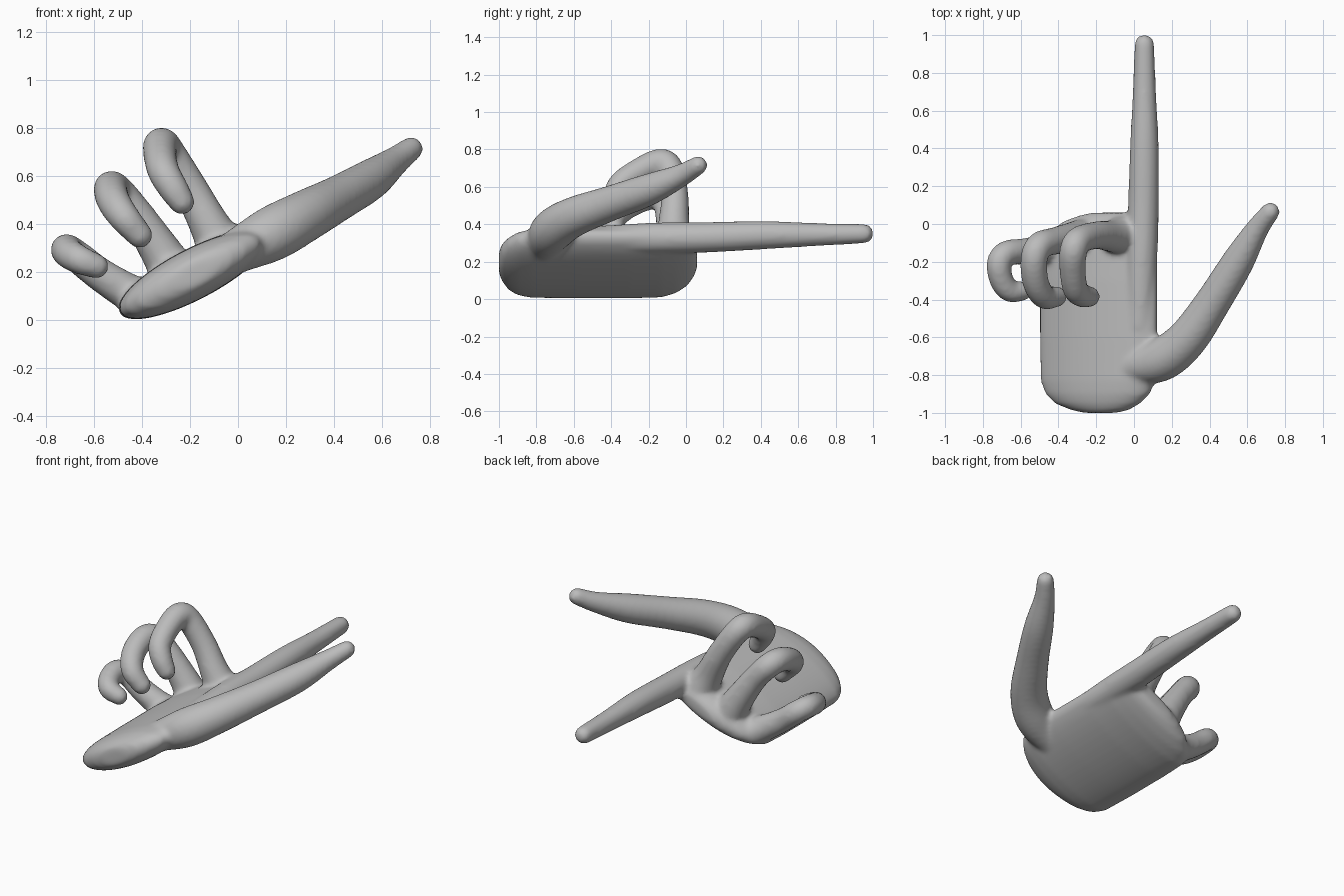
import bpy, bmesh, math
from mathutils import Vector

cube = bpy.data.objects.get("Cube")
if cube:
    bpy.data.objects.remove(cube, do_unlink=True)

# Single flat grey
grey = bpy.data.materials.new("grey")
grey.use_nodes = True
COLOUR = (0.5, 0.5, 0.5, 1)
grey.diffuse_color = COLOUR
grey.node_tree.nodes["Principled BSDF"].inputs["Base Color"].default_value = COLOUR

SIDES = 20
bm = bmesh.new()


def loft(rings):
    """Close a stack of equal rings into a solid."""
    loops = [[bm.verts.new(p) for p in ring] for ring in rings]
    n = len(loops[0])
    for a, b in zip(loops, loops[1:]):
        for i in range(n):
            j = (i + 1) % n
            bm.faces.new((a[i], a[j], b[j], b[i]))
    bm.faces.new(loops[0][::-1])
    bm.faces.new(loops[-1])


def spline(points, steps=6):
    """Catmull-Rom through (x, y, z, radius) points."""
    p = [Vector(q) for q in points]
    p = [2 * p[0] - p[1]] + p + [2 * p[-1] - p[-2]]
    out = []
    for a, b, c, d in zip(p, p[1:], p[2:], p[3:]):
        for k in range(steps):
            t = k / steps
            out.append(0.5 * (2 * b + (c - a) * t + (2 * a - 5 * b + 4 * c - d) * t * t
                              + (3 * b - a - 3 * c + d) * t ** 3))
    return out + [p[-2]]


def finger(points):
    """Sweep a round tube with a domed tip."""
    path = spline(points)
    centres = [(q.to_3d() if len(q) == 3 else Vector(q[:3]), q[3]) for q in path]
    tip, r = centres[-1]
    ahead = (tip - centres[-2][0]).normalized()
    for k in range(1, 6):
        a = k * math.pi / 2 / 5.3
        centres.append((tip + ahead * r * math.sin(a), r * math.cos(a)))
    rings, side = [], None
    for i, (c, r) in enumerate(centres):
        t = (centres[min(i + 1, len(centres) - 1)][0] - centres[max(i - 1, 0)][0]).normalized()
        side = t.orthogonal() if side is None else side - t * side.dot(t)
        side.normalize()
        up = t.cross(side)
        rings.append([c + r * (side * math.cos(v) + up * math.sin(v))
                      for v in (2 * math.pi * k / SIDES for k in range(SIDES))])
    loft(rings)


# Palm: lens-shaped sections across a tilted slab, (y, left x, right x, half thickness)
sections = [(-1.0, -0.26, -0.10, 0.045), (-0.985, -0.33, -0.03, 0.065), (-0.95, -0.415, 0.03, 0.085),
            (-0.90, -0.465, 0.08, 0.098), (-0.83, -0.49, 0.11, 0.104), (-0.60, -0.495, 0.12, 0.106),
            (-0.30, -0.495, 0.12, 0.106), (-0.13, -0.49, 0.12, 0.10), (-0.05, -0.45, 0.11, 0.09),
            (0.01, -0.38, 0.10, 0.075), (0.045, -0.29, 0.07, 0.055), (0.06, -0.22, 0.03, 0.03)]
along = Vector((0.887, 0, 0.462))
normal = Vector((-0.462, 0, 0.887))
rings = []
for y, left, right, thick in sections:
    mid = (left + right) / 2
    centre = Vector((mid, y, 0.185 + 0.52 * (mid + 0.2)))
    half = (right - left) / 2 / 0.887
    ring = []
    for k in range(40):
        a = 2 * math.pi * k / 40
        ring.append(centre + along * half * math.cos(a)
                    + normal * thick * math.copysign(abs(math.sin(a)) ** 0.95, math.sin(a)))
    rings.append(ring)
loft(rings)

# Index finger, straight out behind
finger([(0.03, -0.55, 0.315, 0.07), (0.04, -0.2, 0.325, 0.083), (0.05, 0.1, 0.33, 0.082),
        (0.055, 0.42, 0.342, 0.076), (0.055, 0.7, 0.345, 0.062), (0.055, 0.95, 0.35, 0.053)])
# Thumb, angled out and up
finger([(-0.02, -0.76, 0.28, 0.09), (0.14, -0.72, 0.36, 0.115), (0.28, -0.61, 0.435, 0.108),
        (0.42, -0.41, 0.51, 0.095), (0.55, -0.2, 0.585, 0.086), (0.65, -0.03, 0.66, 0.062),
        (0.722, 0.065, 0.715, 0.05)])
# Middle finger, curled
finger([(-0.06, -0.06, 0.29, 0.11), (-0.12, -0.065, 0.4, 0.085), (-0.2, -0.06, 0.55, 0.074),
        (-0.29, -0.085, 0.695, 0.073), (-0.32, -0.14, 0.73, 0.074), (-0.325, -0.24, 0.69, 0.07),
        (-0.31, -0.345, 0.62, 0.067), (-0.27, -0.38, 0.55, 0.063), (-0.235, -0.385, 0.495, 0.055)])
# Ring finger, curled
finger([(-0.27, -0.07, 0.2, 0.10), (-0.33, -0.075, 0.30, 0.085), (-0.42, -0.09, 0.435, 0.073),
        (-0.50, -0.115, 0.53, 0.073), (-0.53, -0.19, 0.55, 0.072), (-0.52, -0.31, 0.50, 0.07),
        (-0.475, -0.385, 0.43, 0.065), (-0.41, -0.385, 0.355, 0.055)])
# Little finger, curled
finger([(-0.40, -0.11, 0.09, 0.085), (-0.47, -0.13, 0.125, 0.078), (-0.58, -0.145, 0.195, 0.07),
        (-0.675, -0.155, 0.27, 0.067), (-0.715, -0.21, 0.295, 0.066), (-0.70, -0.30, 0.275, 0.064),
        (-0.655, -0.355, 0.25, 0.06), (-0.59, -0.355, 0.225, 0.052)])

bmesh.ops.recalc_face_normals(bm, faces=bm.faces)
mesh = bpy.data.meshes.new("hand")
bm.to_mesh(mesh)
bm.free()
mesh.materials.append(grey)
hand = bpy.data.objects.new("hand", mesh)
bpy.context.collection.objects.link(hand)

# Fuse the parts into one soft skin
fuse = hand.modifiers.new("fuse", 'REMESH')
fuse.mode = 'VOXEL'
fuse.voxel_size = 0.014
fuse.use_smooth_shade = True
soften = hand.modifiers.new("soften", 'SMOOTH')
soften.factor = 0.5
soften.iterations = 8
mesh.shade_smooth()
